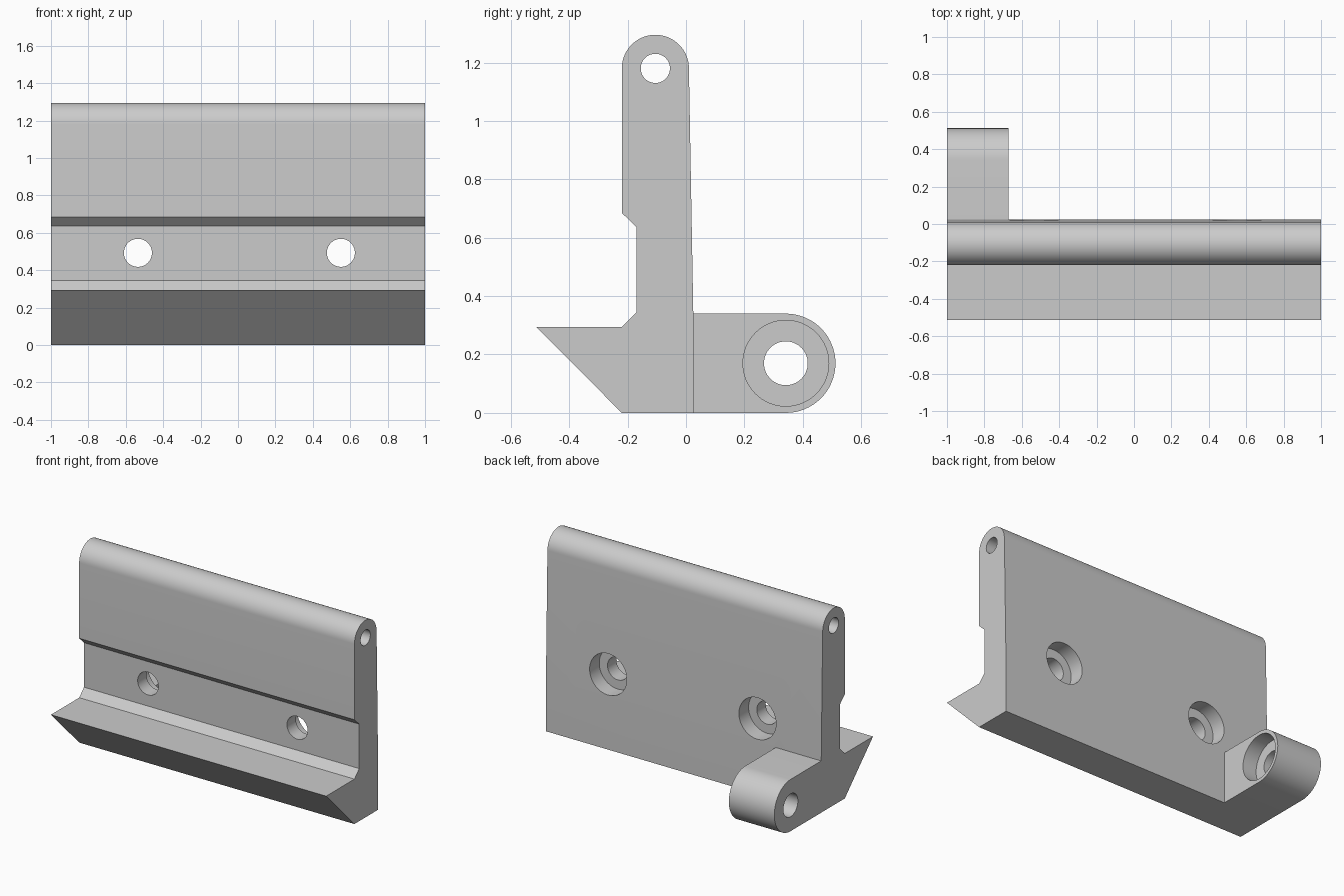
import bpy
import bmesh
from math import sin, cos, pi, radians
from mathutils import Matrix

cube = bpy.data.objects.get("Cube")
if cube:
    bpy.data.objects.remove(cube)

grey = bpy.data.materials.new("plain grey")
grey.use_nodes = True
grey.diffuse_color = (0.6, 0.6, 0.6, 1)
grey.node_tree.nodes["Principled BSDF"].inputs["Base Color"].default_value = (0.6, 0.6, 0.6, 1)


def add_object(name, bm):
    bmesh.ops.recalc_face_normals(bm, faces=bm.faces)
    mesh = bpy.data.meshes.new(name)
    bm.to_mesh(mesh)
    bm.free()
    mesh.materials.append(grey)
    obj = bpy.data.objects.new(name, mesh)
    bpy.context.collection.objects.link(obj)
    return obj


def arc(y, z, r, start, end, steps=32):
    angles = [radians(start + (end - start) * i / steps) for i in range(steps + 1)]
    return [(y + r * cos(a), z + r * sin(a)) for a in angles]


def extrude_along_x(name, profile, x0, x1):
    bm = bmesh.new()
    face = bm.faces.new([bm.verts.new((x0, y, z)) for y, z in profile])
    result = bmesh.ops.extrude_face_region(bm, geom=[face])
    verts = [g for g in result["geom"] if isinstance(g, bmesh.types.BMVert)]
    bmesh.ops.translate(bm, verts=verts, vec=(x1 - x0, 0, 0))
    return add_object(name, bm)


def cylinder(name, centre, radius, length, axis):
    turn = Matrix.Rotation(pi / 2, 4, "Y" if axis == "X" else "X")
    bm = bmesh.new()
    bmesh.ops.create_cone(bm, cap_ends=True, segments=64, radius1=radius,
                          radius2=radius, depth=length,
                          matrix=Matrix.Translation(centre) @ turn)
    return add_object(name, bm)


def combine(target, other, operation):
    mod = target.modifiers.new(other.name, "BOOLEAN")
    mod.object = other
    mod.operation = operation
    mod.solver = "EXACT"
    bpy.ops.object.select_all(action="DESELECT")
    bpy.context.view_layer.objects.active = target
    target.select_set(True)
    bpy.ops.object.modifier_apply(modifier=mod.name)
    bpy.data.objects.remove(other)


# Long plate with rounded top, recessed front channel and pointed lower lip
profile = [(-0.22, 0), (0.025, 0), (0.025, 0.34)]
profile += arc(-0.105, 1.18, 0.115, 0, 180)
profile += [(-0.22, 0.685), (-0.17, 0.637), (-0.17, 0.345), (-0.22, 0.295), (-0.513, 0.295)]
plate = extrude_along_x("hinge_plate", profile, -1, 1)

# Rounded lug at the rear corner
lug_profile = [(-0.05, 0)] + arc(0.342, 0.17, 0.17, -90, 90) + [(-0.05, 0.34)]
combine(plate, extrude_along_x("rear_lug", lug_profile, -1, -0.67), "UNION")

# Holes along the length: top pin hole, lug hole and its counterbore
combine(plate, cylinder("pin_hole", (0, -0.105, 1.18), 0.05, 2.2, "X"), "DIFFERENCE")
combine(plate, cylinder("lug_hole", (-0.85, 0.342, 0.17), 0.075, 0.6, "X"), "DIFFERENCE")
combine(plate, cylinder("lug_counterbore", (-0.67, 0.342, 0.17), 0.147, 0.2, "X"), "DIFFERENCE")

# Screw holes through the plate, counterbored from the back
for x in (-0.535, 0.55):
    combine(plate, cylinder("screw_hole", (x, -0.07, 0.493), 0.075, 0.5, "Y"), "DIFFERENCE")
    combine(plate, cylinder("screw_counterbore", (x, 0.022, 0.493), 0.135, 0.2, "Y"), "DIFFERENCE")

bpy.ops.object.shade_smooth_by_angle(angle=radians(20))
